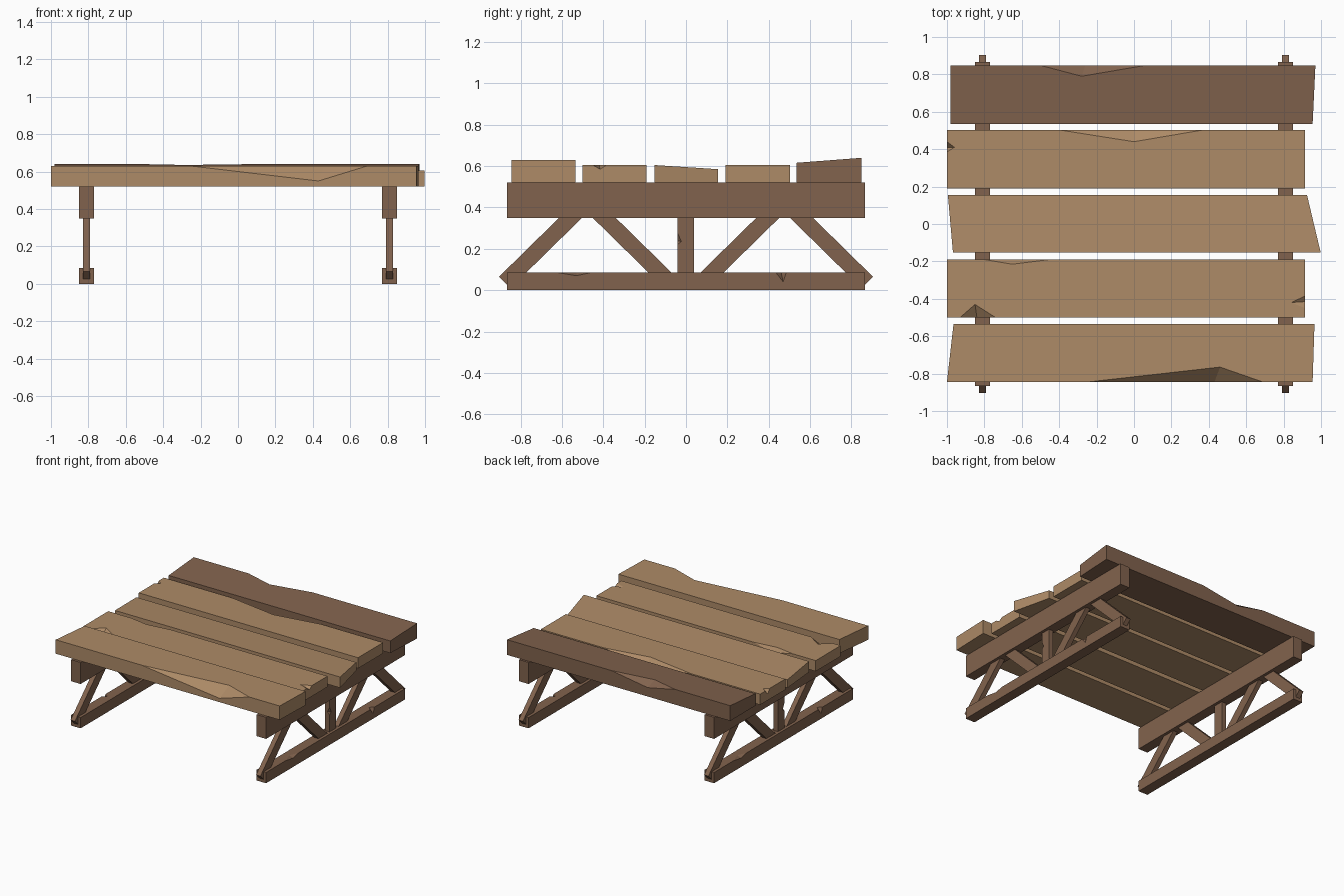
import bpy, bmesh, math
from mathutils import Vector

if "Cube" in bpy.data.objects:
    bpy.data.objects.remove(bpy.data.objects["Cube"])


def material(name, col):
    m = bpy.data.materials.new(name)
    m.diffuse_color = (*col, 1)
    m.use_nodes = True
    m.node_tree.nodes["Principled BSDF"].inputs["Base Color"].default_value = m.diffuse_color
    return m


LIGHT = material("light wood", (0.42, 0.256, 0.136))
DARK = material("dark wood", (0.222, 0.124, 0.075))


def hull(name, pts, mat):
    """Convex solid from its corner points."""
    bm = bmesh.new()
    for p in pts:
        bm.verts.new(p)
    bmesh.ops.convex_hull(bm, input=bm.verts[:])
    bmesh.ops.dissolve_limit(bm, angle_limit=0.001, verts=bm.verts[:], edges=bm.edges[:])
    bmesh.ops.recalc_face_normals(bm, faces=bm.faces[:])
    me = bpy.data.meshes.new(name)
    bm.to_mesh(me)
    bm.free()
    me.materials.append(mat)
    ob = bpy.data.objects.new(name, me)
    bpy.context.collection.objects.link(ob)
    return ob


def chip(ob, a, b, p, q):
    """Cut a splinter from an edge: a, b on the edge, p and q on the two faces."""
    a, b, p, q = map(Vector, (a, b, p, q))
    m = (p + q) / 2
    pts = [m + (a - m) * 1.15, m + (b - m) * 1.15, m + (p - m) * 1.4, m + (q - m) * 1.4]
    cut = hull("chip_cutter", pts, ob.data.materials[0])
    cut.hide_render = True
    mod = ob.modifiers.new("chip", "BOOLEAN")
    mod.operation = "DIFFERENCE"
    mod.solver = "EXACT"
    mod.object = cut
    bpy.context.view_layer.update()
    dg = bpy.context.evaluated_depsgraph_get()
    me = bpy.data.meshes.new_from_object(ob.evaluated_get(dg))
    ob.modifiers.clear()
    ob.data = me
    bpy.data.objects.remove(cut)


def plank(name, y0, y1, front, back, z0, z1, mat):
    pts = []
    for y, xs, zt in ((y0, front, z0), (y1, back, z1)):
        for x in xs:
            pts += [(x, y, 0.52), (x, y, zt)]
    return hull(name, pts, mat)


# Table top planks, front to back
p1 = plank("plank_1", -0.845, -0.535, (-1, 0.955), (-0.965, 0.965), 0.63, 0.63, LIGHT)
p2 = plank("plank_2", -0.5, -0.19, (-1, 0.915), (-1, 0.915), 0.605, 0.605, LIGHT)
p3 = plank("plank_3", -0.152, 0.155, (-0.968, 0.998), (-0.995, 0.925), 0.605, 0.585, LIGHT)
p4 = plank("plank_4", 0.19, 0.503, (-1, 0.915), (-1, 0.915), 0.605, 0.605, LIGHT)
p5 = plank("plank_5", 0.535, 0.848, (-0.98, 0.955), (-0.98, 0.97), 0.616, 0.64, DARK)

# Splintered edges
chip(p1, (-0.25, -0.845, 0.63), (0.69, -0.845, 0.63), (0.46, -0.765, 0.63), (0.43, -0.845, 0.55))
chip(p2, (-0.93, -0.5, 0.605), (-0.74, -0.5, 0.605), (-0.85, -0.43, 0.605), (-0.84, -0.5, 0.56))
chip(p2, (0.915, -0.45, 0.605), (0.915, -0.385, 0.605), (0.84, -0.42, 0.605), (0.915, -0.415, 0.585))
chip(p2, (-0.8, -0.19, 0.605), (-0.45, -0.19, 0.605), (-0.65, -0.215, 0.605), (-0.63, -0.19, 0.57))
chip(p4, (-0.4, 0.503, 0.605), (0.37, 0.503, 0.605), (0, 0.44, 0.605), (0, 0.503, 0.56))
chip(p4, (-1, 0.385, 0.605), (-1, 0.44, 0.605), (-0.96, 0.41, 0.605), (-1, 0.41, 0.57))
chip(p5, (-0.5, 0.848, 0.64), (0.06, 0.848, 0.64), (-0.28, 0.79, 0.6356), (-0.26, 0.848, 0.59))


def beam(name, x, hw, y0, y1, z0, z1):
    return hull(name, [(x + sx * hw, y, z) for sx in (-1, 1) for y in (y0, y1) for z in (z0, z1)], DARK)


def brace(name, x, a, b, hx=0.019, hw=0.039):
    """Square-ended diagonal bar between two (y, z) centre points."""
    d = (Vector(b) - Vector(a)).normalized()
    n = Vector((-d.y, d.x)) * hw
    pts = []
    for c in (a, b):
        for s in (-1, 1):
            y, z = Vector(c) + n * s
            pts += [(x - hx, y, z), (x + hx, y, z)]
    return hull(name, pts, DARK)


# Two truss legs
for side, tag in ((-1, "left"), (1, "right")):
    x = 0.81 * side
    xo = x + 0.041 * side
    beam(tag + "_top_rail", x, 0.041, -0.865, 0.865, 0.35, 0.52)
    foot = beam(tag + "_foot_rail", x, 0.041, -0.865, 0.865, 0, 0.085)
    post = beam(tag + "_post", x, 0.019, -0.042, 0.038, 0.06, 0.38)
    # worn edges
    chip(foot, (xo, side * -0.62, 0.085), (xo, side * -0.46, 0.085),
         (x + 0.01 * side, side * -0.53, 0.085), (xo, side * -0.53, 0.07))
    chip(foot, (xo, side * 0.435, 0.085), (xo, side * 0.485, 0.085),
         (x + 0.01 * side, side * 0.46, 0.085), (xo, side * 0.47, 0.04))
    xp = x + 0.019 * side
    chip(post, (xp, -0.042, 0.22), (xp, -0.042, 0.28), (xp, -0.022, 0.235), (x, -0.042, 0.24))
    for s, end in ((-1, "front"), (1, "back")):
        brace(f"{tag}_{end}_outer_brace", x, (s * 0.877, 0.037), (s * 0.487, 0.42))
        brace(f"{tag}_{end}_inner_brace", x, (s * 0.09, 0.05), (s * 0.467, 0.42))
